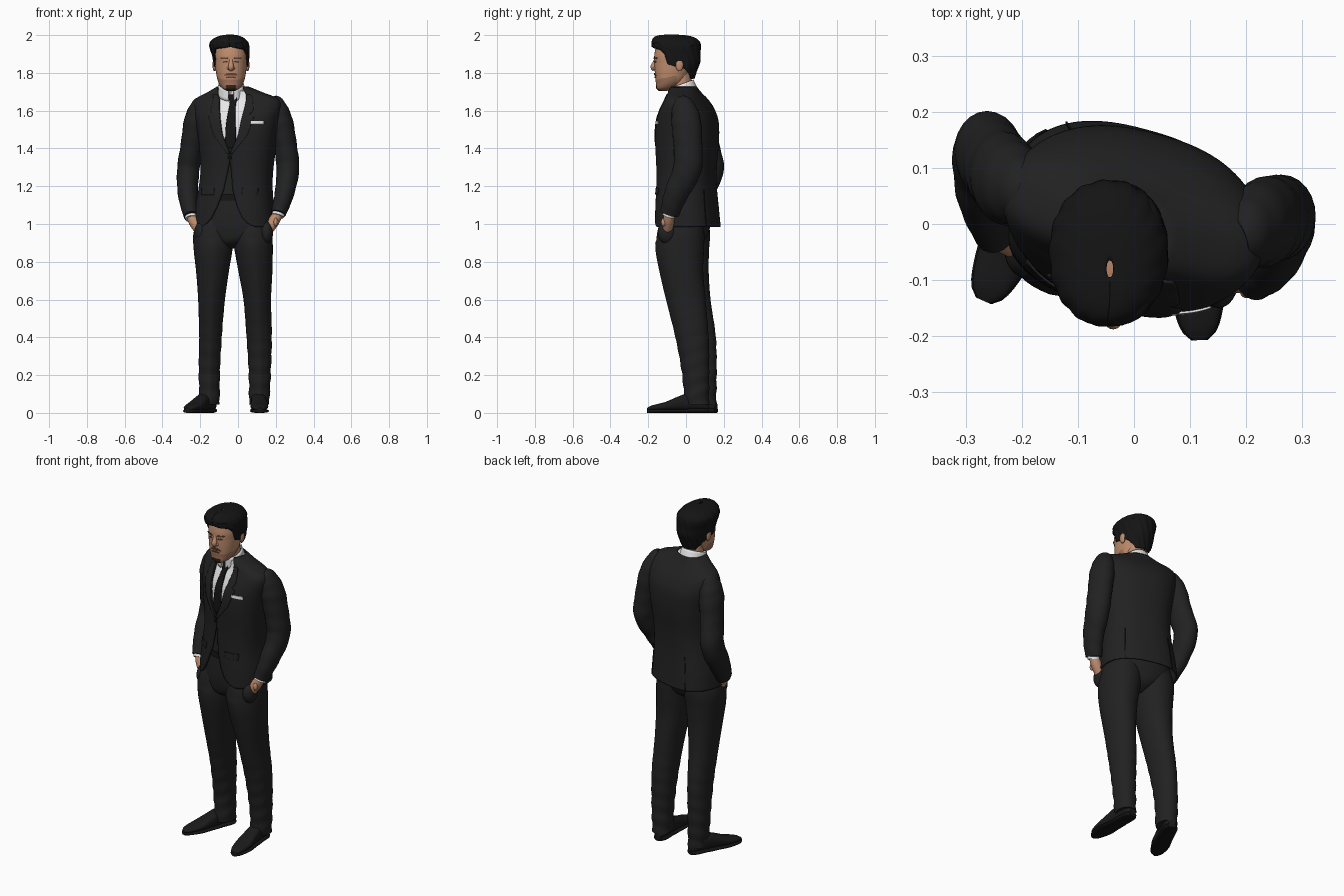
import bpy, bmesh, math
from mathutils import Vector

if "Cube" in bpy.data.objects:
    bpy.data.objects.remove(bpy.data.objects["Cube"])

def material(name, r, g, b):
    m = bpy.data.materials.new(name)
    m.diffuse_color = (r, g, b, 1)
    m.use_nodes = True
    m.node_tree.nodes["Principled BSDF"].inputs["Base Color"].default_value = m.diffuse_color
    return m

SUIT = material("black suit cloth", .0155, .0155, .016)
TRIM = material("black tie and seams", .007, .007, .008)
SHIRT = material("white shirt", .8, .8, .8)
SKIN = material("skin", .52, .265, .155)
STUBBLE = material("stubble", .36, .175, .105)
BROWN = material("brown brows and moustache", .13, .062, .038)
BEARD = material("dark beard", .03, .017, .012)
HAIR = material("black hair", .007, .007, .007)
SHOE = material("shoe leather", .011, .0105, .0105)

def at(tab, t):
    """Smooth interpolation of table rows keyed by their first column."""
    n = len(tab)
    t = min(max(t, tab[0][0]), tab[-1][0])
    k = max(i for i in range(n - 1) if tab[i][0] <= t)
    h = tab[k + 1][0] - tab[k][0]
    s = (t - tab[k][0]) / h
    def slope(i, c):
        lo, hi = tab[max(i - 1, 0)], tab[min(i + 1, n - 1)]
        return (hi[c] - lo[c]) / (hi[0] - lo[0]) * h
    return [(2*s**3 - 3*s*s + 1) * tab[k][c] + (s**3 - 2*s*s + s) * slope(k, c)
            + (3*s*s - 2*s**3) * tab[k + 1][c] + (s**3 - s*s) * slope(k + 1, c)
            for c in range(1, len(tab[0]))]

def lerp(tab, t):
    t = min(max(t, tab[0][0]), tab[-1][0])
    k = max(i for i in range(len(tab) - 1) if tab[i][0] <= t)
    s = (t - tab[k][0]) / (tab[k + 1][0] - tab[k][0])
    return [a + (b - a) * s for a, b in zip(tab[k][1:], tab[k + 1][1:])]

def power(v, n):
    return math.copysign(abs(v) ** (2 / n), v)

def grid(name, fn, nu, nv, mats, wrap=True, thick=0, rule=None):
    """Surface from fn(u, v); wrapped in u and capped for lofts and tubes."""
    bm = bmesh.new()
    w = nu if wrap else nu + 1
    rows = [[bm.verts.new(fn(i / nu, j / nv)) for i in range(w)] for j in range(nv + 1)]
    for a, b in zip(rows, rows[1:]):
        for i in range(nu):
            k = (i + 1) % w
            bm.faces.new((a[i], a[k], b[k], b[i]))
    if wrap:
        bm.faces.new(rows[0])
        bm.faces.new(rows[-1])
    bmesh.ops.recalc_face_normals(bm, faces=bm.faces)
    if rule:
        for f in bm.faces:
            f.material_index = rule(f.calc_center_median())
    mesh = bpy.data.meshes.new(name)
    bm.to_mesh(mesh)
    bm.free()
    for m in mats if isinstance(mats, list) else [mats]:
        mesh.materials.append(m)
    ob = bpy.data.objects.new(name, mesh)
    bpy.context.collection.objects.link(ob)
    bpy.ops.object.select_all(action='DESELECT')
    ob.select_set(True)
    bpy.context.view_layer.objects.active = ob
    bpy.ops.object.shade_smooth_by_angle(angle=math.radians(45))
    if thick:
        mod = ob.modifiers.new("thickness", 'SOLIDIFY')
        mod.thickness, mod.offset = thick, 0
    return ob

def surf(body, z, a, off=0):
    """Point on a body (rings, yaw, squareness) at height z, angle a from the front."""
    rings, yaw, n = body
    cx, cy, hw, hd = at(rings, z)
    x, y = (hw + off) * power(math.sin(a), n), -(hd + off) * power(math.cos(a), n)
    c, s = math.cos(yaw), math.sin(yaw)
    return Vector((cx + x * c - y * s, cy + x * s + y * c, z))

def angle(body, z, lx):
    r = min(abs(lx) / at(body[0], z)[2], 1)
    return math.copysign(math.asin(r ** (body[2] / 2)), lx)

def loft(name, body, z0, z1, mat, off=0, nu=48, nv=30, rule=None):
    return grid(name, lambda u, v: surf(body, z0 + (z1 - z0) * v, u * math.tau, off),
                nu, nv, mat, rule=rule)

def patch(name, body, rows, mat, off=.006, s=1, thick=.004):
    """Thin plate on the front of a body; rows are (z, x from, x to)."""
    def fn(u, v):
        z = rows[0][0] + (rows[-1][0] - rows[0][0]) * v
        x0, x1 = lerp(rows, z)
        return surf(body, z, angle(body, z, s * (x0 + (x1 - x0) * u)), off)
    return grid(name, fn, 8, 24, mat, wrap=False, thick=thick)

def tube(name, pts, mat, deep=1, nu=24, nv=40, fold=0):
    """Tube through (x, y, z, radius) points, stretched by deep front to back."""
    tab = [(i,) + tuple(p) for i, p in enumerate(pts)]
    top = len(tab) - 1
    def fn(u, v):
        p = at(tab, v * top)
        t = Vector(at(tab, v * top + .02)[:3]) - Vector(at(tab, v * top - .02)[:3])
        a = t.cross(Vector((0, 1, 0))).normalized()
        b = t.cross(a).normalized()
        r = p[3] * (1 + fold * math.sin(v * 55 + 2 * math.sin(u * math.tau)))
        return Vector(p[:3]) + (a * math.cos(u * math.tau) + b * deep * math.sin(u * math.tau)) * r
    return grid(name, fn, nu, nv, mat)

def ball(name, c, r, mat):
    def fn(u, v):
        e = .02 + (math.pi - .04) * v
        return Vector((c[0] + r[0] * math.sin(e) * math.cos(u * math.tau),
                       c[1] + r[1] * math.sin(e) * math.sin(u * math.tau), c[2] + r[2] * math.cos(e)))
    return grid(name, fn, 24, 14, mat)

# Torso: z, centre x, centre y, half width, half depth
YAW = math.radians(-15)
torso = ([(.985, -.02, .01, .212, .16), (1.08, -.018, .006, .205, .155), (1.2, -.012, .003, .19, .148),
          (1.3, -.005, .003, .188, .148), (1.45, 0, .006, .205, .156), (1.55, 0, .008, .222, .147),
          (1.61, 0, .007, .232, .122), (1.645, -.002, .004, .23, .1), (1.668, -.006, 0, .208, .086),
          (1.69, -.014, -.006, .155, .076), (1.725, -.028, -.015, .08, .066)], YAW, 2.45)
opening = [(.985, .15), (1.0, .115), (1.03, .085), (1.09, .055), (1.18, .025), (1.34, 0), (1.375, 0),
           (1.47, .043), (1.6, .066), (1.69, .076), (1.725, .068)]

# Jacket: wrapped sheet, open at the lapels and below the button
def jacket(u, v):
    z = .985 + .74 * v
    a0 = angle(torso, z, lerp(opening, z)[0])
    return surf(torso, z, a0 + u * (math.tau - 2 * a0))
grid("jacket", jacket, 84, 80, SUIT, wrap=False, thick=.008)
loft("waistcoat", torso, 1.13, 1.46, SUIT, off=-.013)
loft("shirt", torso, 1.45, 1.705, SHIRT, off=-.011)
patch("tie", torso, [(1.4, -.03, .03), (1.5, -.028, .028), (1.645, -.015, .015), (1.65, -.02, .02),
                     (1.685, -.026, .026)], TRIM, off=-.004, thick=.008)
for s, side in ((-1, "left"), (1, "right")):
    patch(side + "_lapel", torso, [(1.37, 0, .012), (1.47, .042, .09), (1.57, .061, .122), (1.578, .062, .095),
                                   (1.6, .066, .115), (1.685, .076, .1)], SUIT, s=s)
    patch(side + "_pocket_flap", torso, [(1.155, .075, .15), (1.19, .075, .15)], SUIT, s=s)
    # Back vents
    grid(side + "_vent", lambda u, v: surf(torso, .99 + .19 * v, math.pi - s * (.62 + .02 * u), .006),
         4, 12, TRIM, wrap=False, thick=.004)
patch("pocket_square", torso, [(1.528, .105, .168), (1.545, .105, .168)], SHIRT)
patch("jacket_button", torso, [(1.345, -.008, .008), (1.36, -.008, .008)], TRIM)

# Sleeves, cuffs and hands in pockets: arm path, then point inside the pocket
arms = {"left": ([(-.185, .052, 1.652, .02), (-.2, .058, 1.632, .044), (-.222, .074, 1.55, .062), (-.243, .1, 1.42, .06),
                  (-.264, .125, 1.28, .059), (-.265, .06, 1.15, .052), (-.248, -.01, 1.04, .039)], (-.195, -.045, .95)),
        "right": ([(.185, -.025, 1.655, .02), (.2, -.018, 1.638, .044), (.226, 0, 1.55, .062), (.25, .01, 1.42, .061),
                   (.264, .006, 1.29, .06), (.245, -.052, 1.16, .051), (.214, -.088, 1.055, .04)], (.15, -.1, .95))}
for side, (pts, pocket) in arms.items():
    tube(side + "_sleeve", pts, SUIT, deep=1.25, fold=.016, nv=56)
    w, e, p = Vector(pts[-1][:3]), Vector(pts[-2][:3]), Vector(pocket)
    d = (w - e).normalized()
    tube(side + "_cuff", [(*(w - d * .02), .033), (*(w + d * .014), .033)], SHIRT, nv=4)
    tube(side + "_hand", [(*w, .026), (*w.lerp(p, .4), .03), (*p, .024)], SKIN, nv=12)
    ball(side + "_pocket_bulge", p + Vector((0, 0, .005)), (.036, .05, .06), SUIT)
ball("right_thumb", (.2, -.118, 1.01), (.012, .014, .022), SKIN)

# Trousers
pelvis = ([(.87, -.03, -.015, .02, .05), (.9, -.03, -.015, .09, .1), (.95, -.026, -.012, .175, .122),
           (1.03, -.02, -.005, .19, .135), (1.18, -.012, 0, .172, .13)], YAW, 2.2)
loft("trouser_seat", pelvis, .87, 1.18, SUIT)
patch("belt", pelvis, [(1.125, -.08, .08), (1.155, -.08, .08)], TRIM, off=.004)
legs = {"left": ([(.045, -.15, .095, .053, .064), (.2, -.152, .092, .056, .07), (.4, -.146, .07, .06, .088),
                  (.6, -.14, .03, .071, .1), (.75, -.135, .008, .087, .112), (.86, -.132, 0, .102, .122),
                  (.95, -.128, .005, .108, .122), (1.05, -.115, .01, .09, .105)], 0, 2.15),
        "right": ([(.045, .112, .06, .053, .062), (.2, .115, .054, .058, .068), (.4, .112, .035, .067, .085),
                   (.6, .102, .002, .073, .102), (.75, .092, -.022, .09, .113), (.86, .083, -.03, .101, .125),
                   (.95, .075, -.028, .106, .125), (1.05, .07, -.02, .09, .105)], 0, 2.15)}
for side, leg in legs.items():
    def trouser(u, v, leg=leg):
        z = .045 + 1.005 * v
        folds = .003 * math.sin(z * 75 + 2 * math.cos(u * math.tau)) * max(0, 1 - z / .6)
        crease = .006 * max(0, math.cos(u * math.tau)) ** 30 * (z < .9)
        return surf(leg, z, u * math.tau, folds + crease)
    grid(side + "_trouser_leg", trouser, 40, 60, SUIT)

# Shoes: t from heel to toe, half width, height
last = [(0, .02, .05), (.07, .036, .085), (.3, .04, .105), (.48, .042, .088), (.7, .047, .058),
        (.88, .037, .043), (.96, .026, .034), (1, .012, .026)]
for side, heel, toe in (("left", (-.137, .16), (-.268, -.137)), ("right", (.105, .118), (.117, -.207))):
    heel, toe = Vector((*heel, 0)), Vector((*toe, 0))
    across = (toe - heel).cross(Vector((0, 0, 1))).normalized()
    def shoe(u, v, low=.014, grow=0, tall=None):
        w, h = at(last, v)
        h = tall if tall else h - low
        x = (w + grow) * power(math.cos(u * math.tau), 2.6)
        return heel.lerp(toe, v) + across * x + Vector((0, 0, low + h / 2 * (1 + power(math.sin(u * math.tau), 2.6))))
    grid(side + "_shoe", shoe, 28, 24, SHOE)
    grid(side + "_sole", lambda u, v: shoe(u, v, 0, .003, .02 if v > .3 else .026), 28, 24, TRIM)

# Neck and shirt collar
tube("neck", [(-.035, -.005, 1.66, .054), (-.036, -.022, 1.74, .055), (-.037, -.035, 1.82, .058)], SKIN, nv=10)
def collar(u, v):
    a = .2 + u * (math.tau - .4)
    r = .074 - .009 * v
    front = max(0, math.cos(a))
    z = 1.716 - .024 * math.cos(a) + .046 * (v - .5) - .02 * front * (1 - v)
    return Vector((-.036 + r * math.sin(a), -.016 - .012 * v - r * math.cos(a), z))
grid("shirt_collar", collar, 40, 4, SHIRT, wrap=False, thick=.006)

# Head with stubble and goatee coloured by position
X = -.037
head = ([(1.705, X, -.122, .022, .024), (1.718, X, -.112, .046, .046), (1.75, X, -.087, .067, .073),
         (1.8, X, -.072, .079, .093), (1.85, X, -.06, .085, .107), (1.9, X, -.055, .087, .112),
         (1.95, X, -.05, .075, .1), (1.98, X, -.05, .04, .055)], 0, 2.2)
def face_colour(c):
    if c.z < 1.738 and abs(c.x - X) < .026 and c.y < -.13:
        return 2
    return 1 if c.z < 1.765 + .2 * max(0, c.y + .15) and c.y < -.05 else 0
loft("head", head, 1.705, 1.98, [SKIN, STUBBLE, BEARD], nu=64, nv=60, rule=face_colour)
tube("nose", [(X, -.158, 1.88, .008), (X, -.165, 1.855, .011), (X, -.173, 1.832, .015), (X, -.165, 1.815, .011)], SKIN, nv=14)
patch("moustache", head, [(1.787, -.034, .034), (1.8, -.016, .016)], BROWN, off=.002)
patch("mouth", head, [(1.772, -.016, .016), (1.776, -.026, .026), (1.78, -.014, .014)], BROWN, off=.002)
for s, side in ((-1, "left"), (1, "right")):
    ball(side + "_nostril", (X + s * .012, -.163, 1.824), (.009, .012, .008), SKIN)
    patch(side + "_eyebrow", head, [(1.874, .014, .05), (1.882, .02, .054)], BROWN, off=.004, s=s)
    patch(side + "_eye", head, [(1.854, .024, .036), (1.858, .018, .042), (1.862, .024, .036)], BROWN, off=.002, s=s)
    ball(side + "_ear", (X + s * .088, -.035, 1.842), (.01, .02, .033), SKIN)

# Hair: cap that opens at the face, with combed ripples and a side quiff
hair = ([(1.77, X, -.035, .066, .076), (1.82, X, -.045, .086, .103), (1.86, X, -.046, .091, .118),
         (1.9, X - .003, -.047, .096, .12), (1.935, X - .008, -.051, .102, .126), (1.96, X - .01, -.054, .098, .125),
         (1.98, X - .01, -.06, .08, .113), (1.992, X - .008, -.068, .055, .09), (1.998, X - .006, -.075, .03, .055),
         (2.0, X - .006, -.08, .006, .015)], 0, 2.15)
hairline = [(1.77, 140), (1.82, 112), (1.835, 84), (1.845, 66), (1.9, 58), (1.925, 45), (1.938, 0), (2, 0)]
def hair_cap(u, v):
    z = 1.77 + .23 * (1 - (1 - v) ** 1.5)
    a0 = math.radians(lerp(hairline, z)[0])
    a = a0 + u * (math.tau - 2 * a0)
    return surf(hair, z, a, .0016 * math.sin(a * 17 + z * 60) * min(1, (2 - z) / .04))
grid("hair", hair_cap, 110, 60, HAIR, wrap=False, thick=.006)
ball("hair_quiff", (.018, -.05, 1.948), (.038, .1, .028), HAIR)
ball("hair_fringe", (-.045, -.135, 1.963), (.075, .048, .024), HAIR)
